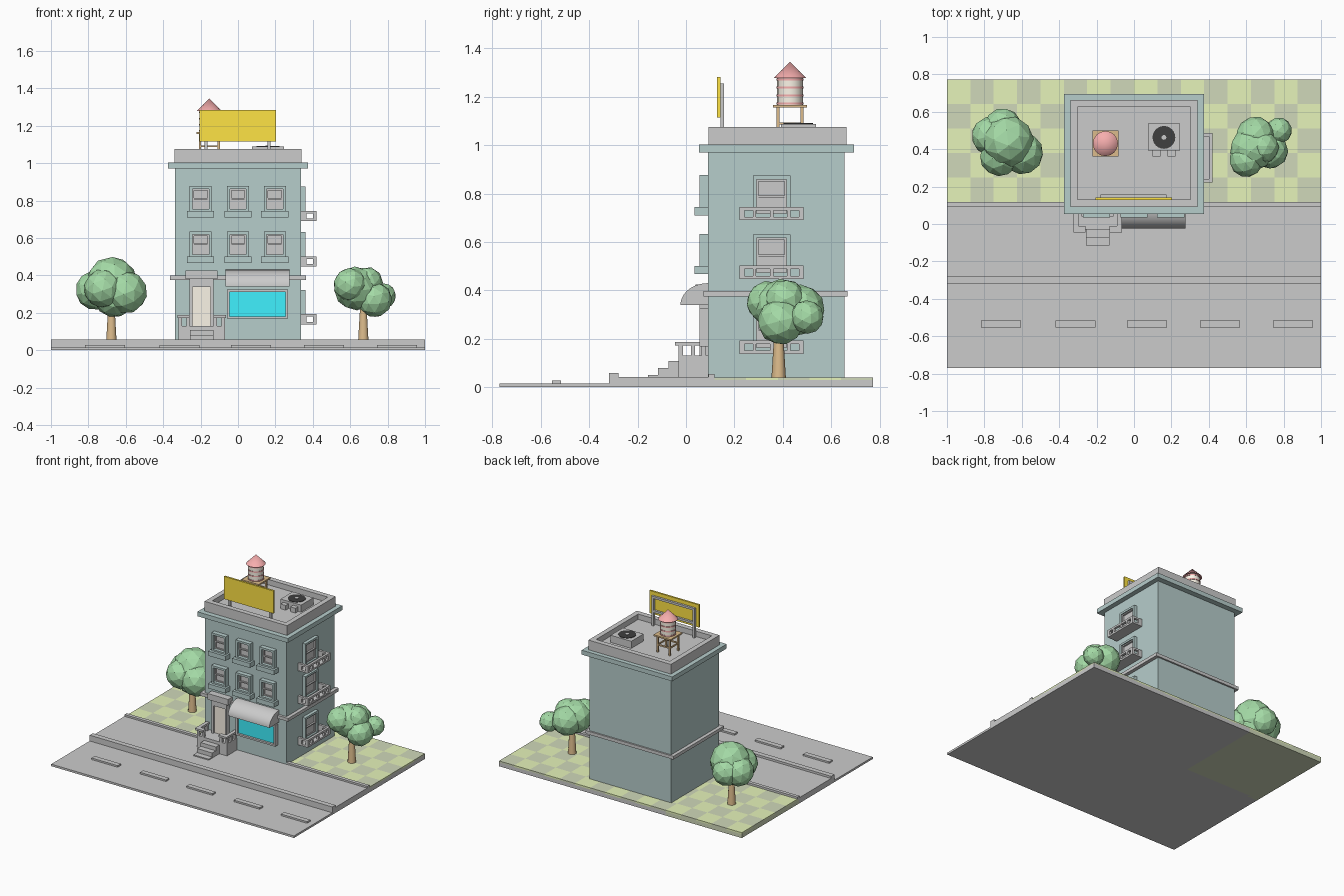
import bpy, bmesh, math, random
from mathutils import Matrix, Vector

if "Cube" in bpy.data.objects:
    bpy.data.objects.remove(bpy.data.objects["Cube"])

random.seed(4)

def mat(name, r, g, b):
    m = bpy.data.materials.new(name)
    m.diffuse_color = (r, g, b, 1)
    m.use_nodes = True
    m.node_tree.nodes["Principled BSDF"].inputs["Base Color"].default_value = m.diffuse_color
    return m

TEAL = mat("teal_wall", .47, .61, .60)
LIGHT = mat("light_grass", .79, .90, .49)
DARK = mat("dark_grass", .63, .69, .49)
LEAF = mat("leaf", .37, .70, .38)
WOOD = mat("wood", .72, .50, .26)
RED = mat("red", .92, .42, .42)
CREAM = mat("cream", .97, .91, .80)
YELLOW = mat("yellow", 1, .77, .06)
CYAN = mat("cyan_glass", .05, .88, 1)
BLACK = mat("black", .05, .05, .05)

def finish(name, bm, *mats):
    bmesh.ops.recalc_face_normals(bm, faces=bm.faces)
    me = bpy.data.meshes.new(name)
    bm.to_mesh(me)
    bm.free()
    ob = bpy.data.objects.new(name, me)
    bpy.context.collection.objects.link(ob)
    for m in mats:
        if m:
            me.materials.append(m)
    return ob

def boxes(name, items, m=None):
    """One mesh made of boxes, each (x0, x1, y0, y1, z0, z1)."""
    bm = bmesh.new()
    for x0, x1, y0, y1, z0, z1 in items:
        mx = Matrix.Translation(((x0+x1)/2, (y0+y1)/2, (z0+z1)/2)) @ Matrix.Diagonal(
            (abs(x1-x0), abs(y1-y0), abs(z1-z0), 1))
        bmesh.ops.create_cube(bm, size=1, matrix=mx)
    return finish(name, bm, m)

def cone(name, x, y, z0, z1, r0, r1, m=None, seg=16, smooth=True):
    bm = bmesh.new()
    bmesh.ops.create_cone(bm, cap_ends=True, segments=seg, radius1=r0, radius2=r1, depth=z1-z0,
                          matrix=Matrix.Translation((x, y, (z0+z1)/2)))
    ob = finish(name, bm, m)
    if smooth:
        for p in ob.data.polygons:
            p.use_smooth = abs(p.normal.z) < .95
    return ob

def profile(name, pts, x0, x1, m=None):
    """Extrude a (y, z) outline along x."""
    bm = bmesh.new()
    f = bm.faces.new([bm.verts.new((x0, y, z)) for y, z in pts])
    ext = bmesh.ops.extrude_face_region(bm, geom=[f])["geom"]
    bmesh.ops.translate(bm, vec=(x1-x0, 0, 0), verts=[v for v in ext if isinstance(v, bmesh.types.BMVert)])
    return finish(name, bm, m)

# Wall-space boxes: u along the wall, v up, d out of the wall
FY, SX = .09, .337
def on_wall(side, items):
    if side:
        return [(SX+d0, SX+d1, u0, u1, v0, v1) for u0, u1, v0, v1, d0, d1 in items]
    return [(u0, u1, FY-d1, FY-d0, v0, v1) for u0, u1, v0, v1, d0, d1 in items]

def ring(u0, u1, v0, v1, w, d):
    return [(u0, u0+w, v0, v1, -.005, d), (u1-w, u1, v0, v1, -.005, d),
            (u0+w, u1-w, v1-w, v1, -.005, d), (u0+w, u1-w, v0, v0+w, -.005, d)]

# Street, kerbs, pavement
profile("street_and_pavement", [(-.77, 0), (-.77, .015), (-.318, .015), (-.318, .058), (-.28, .058), (-.28, .042),
                                (.092, .042), (.092, .055), (.118, .055), (.118, 0)], -1, 1)
boxes("lane_dashes", [(x-.107, x+.107, -.554, -.516, .01, .027)
                      for x in (-.711, -.3125, .07, .46, .85)])

# Lawn with chequered top
boxes("lawn_base", [(-.37, 1, .1, .772, 0, .03)])
boxes("lawn_left_base", [(-1, -.37, .1, .772, 0, .03)], DARK)
bm = bmesh.new()
nx, ny = 16, 5
for i in range(nx):
    for j in range(ny):
        x0, x1 = -1 + 2*i/nx, -1 + 2*(i+1)/nx
        y0, y1 = .118 + .654*j/ny, .118 + .654*(j+1)/ny
        f = bm.faces.new([bm.verts.new(c) for c in ((x0, y0, .04), (x1, y0, .04), (x1, y1, .04), (x0, y1, .04))])
        f.material_index = (i+j) % 2
bmesh.ops.remove_doubles(bm, verts=bm.verts, dist=1e-4)
edge = bmesh.ops.extrude_edge_only(bm, edges=[e for e in bm.edges if e.is_boundary])["geom"]
bmesh.ops.translate(bm, vec=(0, 0, -.012), verts=[g for g in edge if isinstance(g, bmesh.types.BMVert)])
for g in edge:
    if isinstance(g, bmesh.types.BMFace):
        g.material_index = next(f.material_index for e in g.edges for f in e.link_faces
                                if abs(f.calc_center_median().z - .04) < 1e-4) if any(
            abs(f.calc_center_median().z - .04) < 1e-4 for e in g.edges for f in e.link_faces) else 0
finish("lawn", bm, LIGHT, DARK)

# Building shell
boxes("walls", [(-.337, .337, .09, .655, .03, .98)], TEAL)
boxes("belt_course", [(-.363, .363, .072, .667, .374, .398)])
boxes("cornice", [(-.373, .373, .054, .695, .97, 1.003)], TEAL)
boxes("parapet", [(-.34, .34, .092, .13, 1, 1.075), (-.34, .34, .625, .663, 1, 1.075),
                  (-.34, -.303, .13, .625, 1, 1.075), (.303, .34, .13, .625, 1, 1.075)])
boxes("roof_deck", [(-.31, .31, .12, .63, 1, 1.035)])

# Windows
def window(name, side, u, half, v0, v1, d, sill):
    frame = ring(u-half, u+half, v0, v1, .015, d)
    if sill:
        frame.append((u-half-.014, u+half+.014, v0-.03, v0+.004, -.005, d+.02))
    boxes(name + "_frame", on_wall(side, frame), TEAL)
    a, b, lo, hi = u-half+.015, u+half-.015, v0+.015, v1-.015
    mid = (lo+hi)/2
    boxes(name + "_sash", on_wall(side, ring(a, b, lo, mid+.004, .008, .010) + ring(a, b, mid-.004, hi, .008, .016)
                                  + [(a, b, lo, hi, -.005, .004)]))

for v in (.74, .497):
    for u in (-.2, 0, .197):
        window("front_window", 0, u, .059, v, v+.137, .034, True)

# Side windows with balconies
for z in (.69, .447, .138):
    window("side_window", 1, .354, .077, z+.012, z+.184, .024, False)
    y0, y1, x0, x1, t = .222, .486, SX, .42, .018
    bal = [(x0-.005, x1, y0, y1, z, z+.013), (x1-t, x1, y0, y1, z+.041, z+.055)]
    for y in (y0, y1-t):
        bal += [(x0, x1-t, y, y+t, z+.041, z+.055), (x0, x0+.03, y, y+t, z+.013, z+.041)]
    for y, w in ((y0, .02), (.276, .014), (.347, .014), (.418, .014), (y1-.02, .02)):
        bal.append((x1-t, x1, y, y+w, z+.013, z+.041))
    boxes("balcony", bal)

# Shop window and awning
boxes("shop_window_frame", on_wall(0, ring(-.058, .266, .168, .325, .013, .034)))
boxes("shop_glass", on_wall(0, [(-.046, .254, .18, .313, -.005, .018)]), CYAN)
arc = [(.092 - .115*math.sin(a), .34 + .09*math.cos(a)) for a in [math.pi/2*i/12 for i in range(13)]]
awning = profile("awning", arc + [(.092, .34)], -.067, .275)
for p in awning.data.polygons:
    p.use_smooth = abs(p.normal.x) < .5 and p.normal.y < -.01 and p.normal.z > .01

# Door, hood and stoop
boxes("door", [(-.243, -.147, .072, .1, .13, .337)], CREAM)
boxes("door_surround", [(-.258, -.243, .056, .095, .13, .38), (-.147, -.132, .056, .095, .13, .38),
                        (-.243, -.147, .056, .095, .337, .38)])
boxes("door_hood", [(-.28, -.11, .04, .095, .38, .425)])
boxes("stoop", [(-.318, -.07, -.03, .095, .04, .13)])
profile("stairs", [(-.157, .04), (-.157, .05), (-.115, .05), (-.115, .08), (-.072, .08), (-.072, .108),
                   (-.029, .108), (-.029, .04)], -.257, -.132)
rail = []
for s in (-1, 1):
    c = -.194
    xo, xi = c + s*.124, c + s*.064
    rail += [(xo+s*.006, xo-s*.02, -.045, .09, .173, .187), (xo+s*.006, xi, -.045, -.012, .173, .187)]
    for x, y in ((xo, -.03), (xi+s*.018, -.03), (xo, .02), (xo, .065)):
        rail.append((x, x-s*.018, y, y+.018, .13, .173))
boxes("stoop_railing", rail)

# Rooftop sign board
boxes("sign_board", [(-.206, .202, .128, .142, 1.115, 1.283)], YELLOW)
boxes("sign_frame", [(-.18, -.164, .142, .158, 1.03, 1.255), (.158, .174, .142, .158, 1.03, 1.255),
                     (-.164, .158, .142, .158, 1.239, 1.255), (-.164, .158, .142, .158, 1.135, 1.151)])

# Water tower
tx, ty = -.153, .43
tower = [(tx-.07, tx+.07, ty-.07, ty+.07, 1.155, 1.166)]
for s in (-1, 1):
    for t in (-1, 1):
        x, y = tx+s*.05, ty+t*.05
        tower.append((x-.006, x+.006, y-.006, y+.006, 1.03, 1.156))
    tower += [(tx-.05, tx+.05, ty+s*.05-.004, ty+s*.05+.004, 1.085, 1.095),
              (tx+s*.05-.004, tx+s*.05+.004, ty-.05, ty+.05, 1.085, 1.095)]
boxes("tower_stand", tower, WOOD)
cone("tank", tx, ty, 1.166, 1.28, .053, .053, CREAM)
for z in (1.172, 1.205, 1.238, 1.271):
    cone("tank_hoop", tx, ty, z-.004, z+.004, .056, .056, RED)
cone("tank_roof", tx, ty, 1.278, 1.345, .067, 0, RED)

# Air conditioner
boxes("cooler_case", [(.075, .245, .393, .537, 1.03, 1.088)])
cone("cooler_fan_rim", .16, .463, 1.08, 1.091, .061, .061, BLACK, 24)
cone("cooler_fan_hub", .16, .463, 1.088, 1.094, .013, .013, None, 12)
boxes("cooler_ducts", [(x-.021, x+.021, .36, .395, 1.035, 1.07) for x in (.12, .2)])

# Trees
def tree(name, x, y, top, lobes):
    cone(name + "_trunk", x, y, .035, top, .03, .017, WOOD, 10)
    bm = bmesh.new()
    for cx, cy, cz, r in lobes:
        rot = Matrix.Rotation(random.uniform(0, 6), 4, Vector((random.random(), random.random(), 1)).normalized())
        bmesh.ops.create_icosphere(bm, subdivisions=2, radius=r, matrix=Matrix.Translation((cx, cy, cz)) @ rot)
    finish(name + "_foliage", bm, LEAF)

tree("left_tree", -.677, .43, .25,
     [(-.675, .44, .36, .14), (-.765, .47, .32, .105), (-.60, .38, .31, .115),
      (-.70, .52, .32, .10), (-.66, .42, .29, .115), (-.72, .36, .33, .105)])
tree("right_tree", .67, .383, .25,
     [(.63, .40, .33, .118), (.65, .47, .32, .105), (.60, .34, .35, .09),
      (.73, .39, .27, .095), (.775, .50, .29, .07), (.69, .41, .36, .085)])
